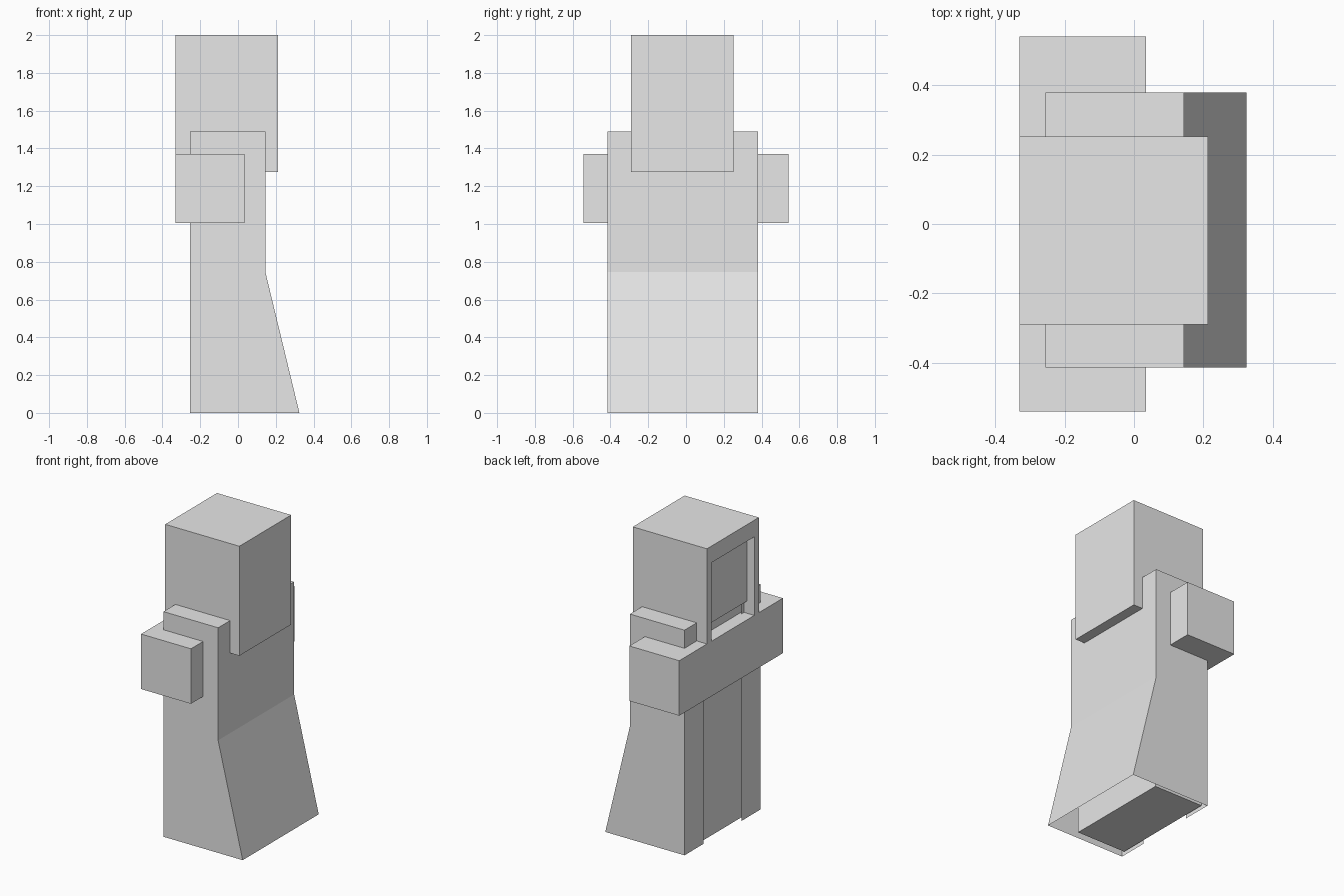
import bpy, bmesh

if "Cube" in bpy.data.objects:
    bpy.data.objects.remove(bpy.data.objects["Cube"])

grey = bpy.data.materials.new("plain grey")
grey.diffuse_color = (0.8, 0.8, 0.8, 1)
grey.use_nodes = True
grey.node_tree.nodes["Principled BSDF"].inputs["Base Color"].default_value = grey.diffuse_color


def make(name, verts, faces):
    me = bpy.data.meshes.new(name)
    me.from_pydata(verts, [], faces)
    me.materials.append(grey)
    ob = bpy.data.objects.new(name, me)
    bpy.context.collection.objects.link(ob)
    return ob


def box(name, x, y, z):
    verts = [(a, b, c) for a in x for b in y for c in z]
    faces = [(0, 1, 3, 2), (4, 6, 7, 5), (0, 4, 5, 1),
             (2, 3, 7, 6), (0, 2, 6, 4), (1, 5, 7, 3)]
    return make(name, verts, faces)


Y0, Y1 = -0.415, 0.38          # robe sides
P0, P1 = -0.215, 0.18          # front opening of the robe

# robe: thin open-bottomed shell, flared at the back, split down the front
side = [(-0.255, 0), (-0.255, 1.49), (0.145, 1.49), (0.145, 0.745), (0.325, 0)]
verts = [(x, y, z) for y in (Y0, Y1) for x, z in side]
verts += [(-0.255, y, z) for y in (P0, P1) for z in (0, 1.49)]
faces = [(0, 4, 3, 2, 1), (5, 6, 7, 8, 9),          # sides
         (3, 4, 9, 8), (2, 3, 8, 7),                # back
         (1, 2, 7, 6, 13, 11),                      # shoulders
         (0, 1, 11, 10), (5, 12, 13, 6)]            # front panels
make("robe", verts, faces)

# body inside the robe
box("body", (-0.24, 0.12), (-0.378, 0.343), (0.012, 1.45))

# folded arms across the front
box("folded_arms", (-0.33, 0.035), (-0.542, 0.542), (1.006, 1.37))

# hood: solid back with a frame around the face
H0, H1 = -0.29, 0.252
box("hood_back", (-0.24, 0.213), (H0, H1), (1.275, 2))
box("hood_top", (-0.33, -0.24), (H0, H1), (1.89, 2))
box("hood_side_right", (-0.33, -0.24), (H0, -0.243), (1.275, 1.89))
box("hood_side_left", (-0.33, -0.24), (0.205, H1), (1.275, 1.89))

# face set back inside the hood
box("face", (-0.276, -0.24), (-0.243, 0.205), (1.45, 1.89))
